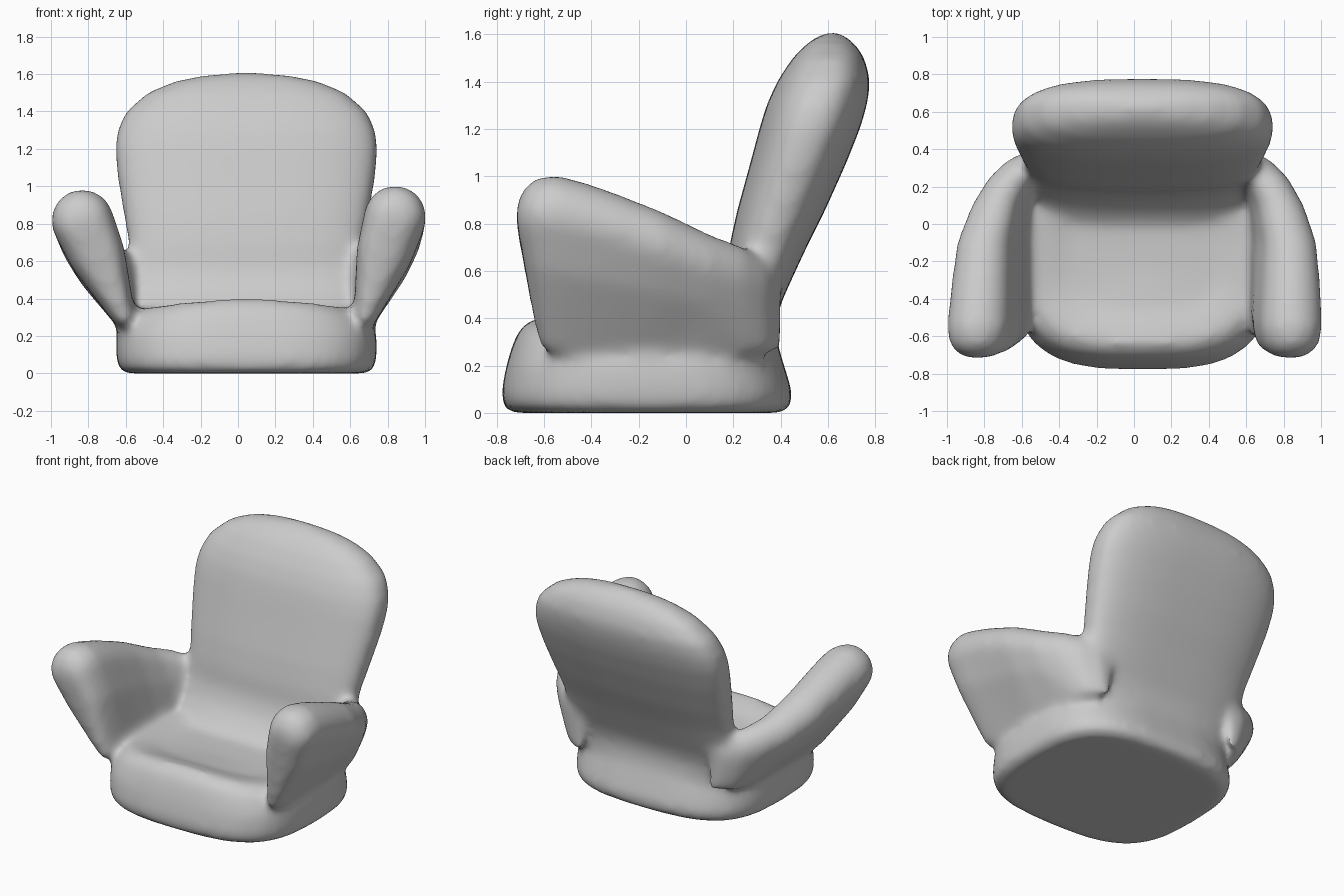
import bpy, bmesh, math

if "Cube" in bpy.data.objects:
    bpy.data.objects.remove(bpy.data.objects["Cube"])

N = 48
CX = 0.045  # the shell sits slightly right of centre


def loft(name, rings):
    """Skin a list of closed rings and cap both ends."""
    bm = bmesh.new()
    loops = [[bm.verts.new(p) for p in ring] for ring in rings]
    for a, b in zip(loops, loops[1:]):
        for i in range(N):
            j = (i + 1) % N
            bm.faces.new((a[i], a[j], b[j], b[i]))
    bm.faces.new(loops[0][::-1])
    bm.faces.new(loops[-1])
    bmesh.ops.recalc_face_normals(bm, faces=bm.faces)
    me = bpy.data.meshes.new(name)
    bm.to_mesh(me)
    bm.free()
    ob = bpy.data.objects.new(name, me)
    bpy.context.collection.objects.link(ob)
    return ob


def slice_ring(z, hw, y0, y1, n, droop=0.0):
    """Horizontal superellipse slice from y0 to y1."""
    pts = []
    for i in range(N):
        a = 2 * math.pi * i / N
        c, s = math.cos(a), math.sin(a)
        x = hw * math.copysign(abs(c) ** (2 / n), c)
        y = (y0 + y1) / 2 + (y1 - y0) / 2 * math.copysign(abs(s) ** (2 / n), s)
        pts.append((x + CX, y, z - droop * (x / 0.69) ** 2))
    return pts


# Seat base with a dished top: z, half width, front y, rear y
base = [(0, .64, -.735, .4), (.02, .68, -.77, .44), (.08, .697, -.782, .452),
        (.2, .697, -.76, .415), (.3, .69, -.73, .385), (.36, .665, -.70, .36),
        (.402, .58, -.64, .28), (.38, .5, -.55, .2), (.345, .4, -.45, .1),
        (.325, .1, -.25, -.05)]
seat = loft("seat", [slice_ring(*r, 3.1, .08 if r[0] > .25 else 0) for r in base])

# Backrest leaning to the rear, its foot curving forward into the seat
back = [(.15, .58, -.1, .4), (.32, .6, -.02, .385), (.38, .61, .06, .38),
        (.46, .62, .125, .40), (.56, .625, .165, .445),
        (.69, .63, .18, .505), (.85, .657, .215, .585), (1.05, .69, .27, .675),
        (1.2, .704, .31, .735), (1.3, .69, .34, .765), (1.4, .645, .385, .78),
        (1.5, .53, .45, .755), (1.56, .39, .51, .715), (1.592, .24, .555, .675),
        (1.608, .08, .6, .64)]
backrest = loft("backrest", [slice_ring(*r, 2.7) for r in back])

# Arms: y, top circle x / z / radius, bottom circle x / radius
arm = [(-.72, .83, .82, .05, .68, .02), (-.695, .835, .83, .11, .68, .04),
       (-.645, .84, .84, .15, .68, .055), (-.55, .84, .84, .168, .68, .06),
       (-.42, .84, .81, .162, .68, .06),
       (-.3, .84, .775, .155, .68, .06), (-.1, .835, .71, .142, .68, .06),
       (.1, .785, .63, .125, .67, .06), (.25, .71, .585, .115, .65, .06),
       (.34, .645, .55, .09, .62, .05), (.4, .56, .52, .05, .54, .04)]


def make_arm(name, side):
    rings = []
    for y, tx, tz, tr, bx, br in arm:
        if side < 0:
            tx, bx, tz = tx - .05 * (y + .71), bx - .07, tz - .02
        # third circle fattens the middle of the teardrop section
        mid = (bx + .65 * (tx - bx), .3 + .65 * (tz - .3), tr * .9)
        pts = []
        for i in range(N):
            a = 2 * math.pi * i / N
            c, s = math.cos(a), math.sin(a)
            x, z, r = max(((tx, tz, tr), mid, (bx, .3, br)),
                          key=lambda k: k[0] * c + k[1] * s + k[2])
            px, pz = x + r * c, z + r * s
            # front edge rakes back toward the floor
            rake = .2 * max(0, .76 - pz) * max(0, min(1, -y / .6))
            pts.append((side * px, y + rake, pz))
        rings.append(pts)
    return loft(name, rings)


arms = [make_arm("right_arm", 1), make_arm("left_arm", -1)]

# Fuse all parts into one soft upholstered shell
for ob in [seat, backrest] + arms:
    ob.select_set(True)
bpy.context.view_layer.objects.active = seat
bpy.ops.object.join()
seat.name = "armchair"
rm = seat.modifiers.new("fuse", 'REMESH')
rm.mode = 'VOXEL'
rm.voxel_size = 0.022
rm.use_smooth_shade = True
sm = seat.modifiers.new("soften", 'SMOOTH')
sm.factor = 0.5
sm.iterations = 22
